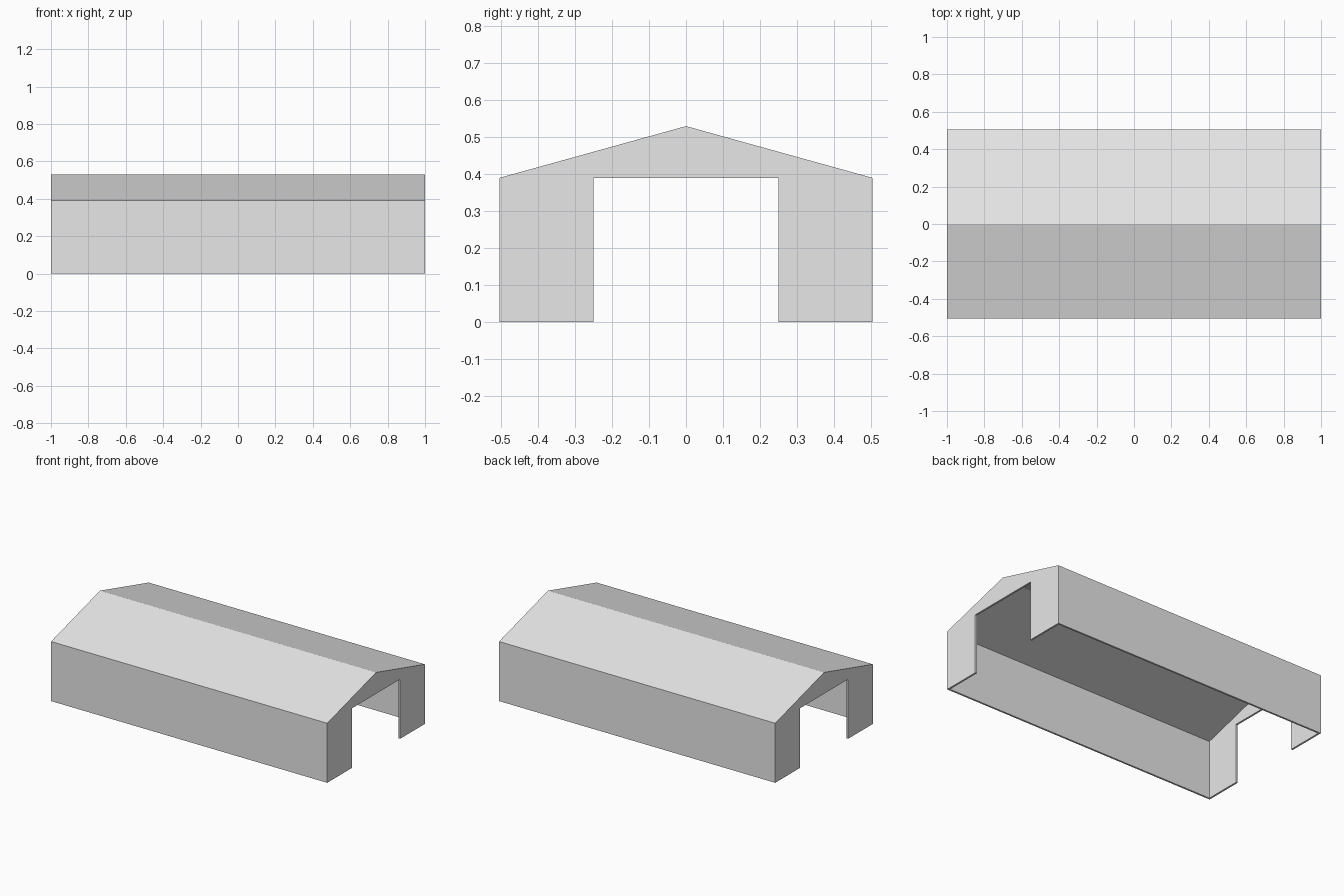
import bpy, bmesh

cube = bpy.data.objects.get("Cube")
if cube:
    bpy.data.objects.remove(cube)

L, W, EAVE, RIDGE = 1.0, 0.505, 0.39, 0.53   # half length, half width, heights
DOOR, T = 0.25, 0.012                        # half door width, wall thickness

grey = bpy.data.materials.new("light_grey")
grey.use_nodes = True
colour = (0.8, 0.8, 0.8, 1)
grey.diffuse_color = colour
grey.node_tree.nodes["Principled BSDF"].inputs["Base Color"].default_value = colour


def prism(name, half, x0, x1):
    """Extrude a y/z outline, mirrored about y = 0, from x0 to x1."""
    outline = half + [(-y, z) for y, z in reversed(half) if y > 0]
    bm = bmesh.new()
    face = bm.faces.new([bm.verts.new((x0, y, z)) for y, z in outline])
    ext = bmesh.ops.extrude_face_region(bm, geom=[face], use_keep_orig=True)
    moved = [v for v in ext["geom"] if isinstance(v, bmesh.types.BMVert)]
    bmesh.ops.translate(bm, verts=moved, vec=(x1 - x0, 0, 0))
    bmesh.ops.remove_doubles(bm, verts=bm.verts, dist=1e-5)
    bmesh.ops.recalc_face_normals(bm, faces=bm.faces)
    mesh = bpy.data.meshes.new(name)
    bm.to_mesh(mesh)
    bm.free()
    mesh.materials.append(grey)
    obj = bpy.data.objects.new(name, mesh)
    bpy.context.collection.objects.link(obj)
    return obj


outer = [(W, 0), (W, EAVE), (0, RIDGE)]

# End walls with a wide square doorway
gable = [(DOOR, EAVE), (DOOR, 0)] + outer
for name, x in (("right_end_wall", -L), ("left_end_wall", L - T)):
    prism(name, gable, x, x + T)


# Long side walls and pitched roof as one thin shell
def shell(name):
    inner = [(0, RIDGE - T), (W - T, EAVE - T * 0.75), (W - T, 0)]
    bm = bmesh.new()
    for s in (1, -1):
        section = [(s * y, z) for y, z in outer + inner]
        ends = [[bm.verts.new((x, y, z)) for y, z in section] for x in (T - L, L - T)]
        n = len(section)
        for i in range(n):
            if i == 2:          # the two halves join at the ridge
                continue
            j = (i + 1) % n
            bm.faces.new((ends[0][i], ends[0][j], ends[1][j], ends[1][i]))
    bmesh.ops.remove_doubles(bm, verts=bm.verts, dist=1e-5)
    bmesh.ops.holes_fill(bm, edges=bm.edges, sides=0)
    bmesh.ops.recalc_face_normals(bm, faces=bm.faces)
    mesh = bpy.data.meshes.new(name)
    bm.to_mesh(mesh)
    bm.free()
    mesh.materials.append(grey)
    bpy.context.collection.objects.link(bpy.data.objects.new(name, mesh))


shell("side_walls_and_roof")
